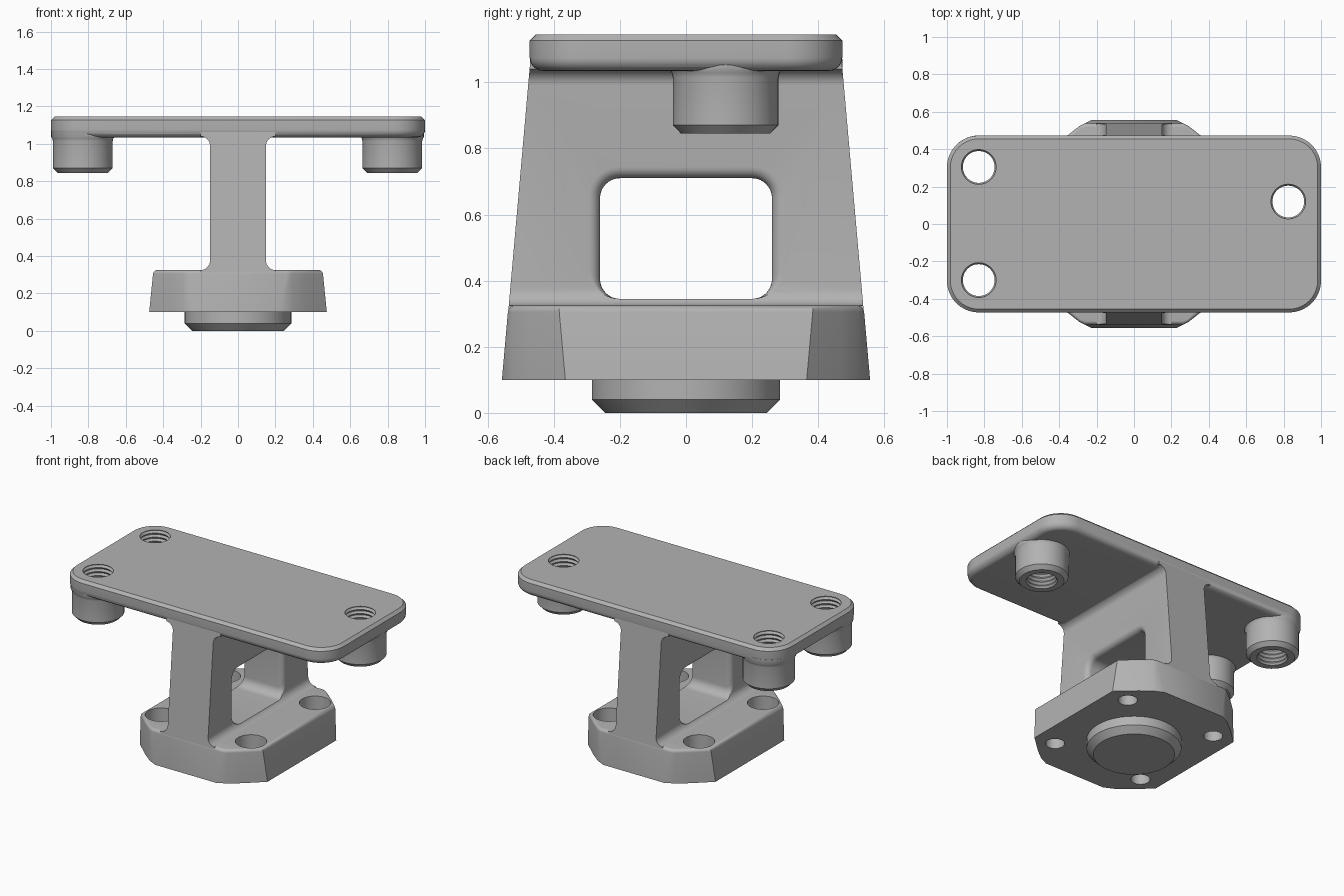
import bpy, bmesh, math

cube = bpy.data.objects.get("Cube")
if cube:
    bpy.data.objects.remove(cube, do_unlink=True)

grey = bpy.data.materials.new("machined_grey")
grey.use_nodes = True
grey.diffuse_color = (0.45, 0.45, 0.45, 1)
grey.node_tree.nodes["Principled BSDF"].inputs["Base Color"].default_value = (0.45, 0.45, 0.45, 1)


def loft(name, rings):
    """Skin a stack of equal-length point rings and cap both ends."""
    bm = bmesh.new()
    loops = [[bm.verts.new(p) for p in ring] for ring in rings]
    n = len(loops[0])
    for a, b in zip(loops, loops[1:]):
        for i in range(n):
            j = (i + 1) % n
            bm.faces.new((a[i], a[j], b[j], b[i]))
    bm.faces.new(loops[0])
    bm.faces.new(loops[-1])
    bmesh.ops.recalc_face_normals(bm, faces=bm.faces)
    mesh = bpy.data.meshes.new(name)
    bm.to_mesh(mesh)
    bm.free()
    mesh.materials.append(grey)
    obj = bpy.data.objects.new(name, mesh)
    bpy.context.collection.objects.link(obj)
    return obj


def lathe(name, profile, cx=0, cy=0, n=48):
    """Turn (radius, height) pairs about a vertical axis."""
    turn = [math.tau * i / n for i in range(n)]
    return loft(name, [[(cx + r * math.cos(t), cy + r * math.sin(t), z) for t in turn]
                       for r, z in profile])


def round_rect(hw, hh, r, steps=10):
    """Outline of a rounded rectangle centred on the origin."""
    pts = []
    for k, (sx, sy) in enumerate([(1, 1), (-1, 1), (-1, -1), (1, -1)]):
        for i in range(steps + 1):
            t = math.pi / 2 * (k + i / steps)
            pts.append((sx * (hw - r) + r * math.cos(t), sy * (hh - r) + r * math.sin(t)))
    return pts


def combine(obj, tool, operation):
    """Apply a boolean and discard the tool."""
    tool.hide_render = True
    mod = obj.modifiers.new("bool", 'BOOLEAN')
    mod.operation, mod.object, mod.solver = operation, tool, 'EXACT'
    bpy.context.view_layer.objects.active = obj
    bpy.ops.object.modifier_apply(modifier=mod.name)
    bpy.data.objects.remove(tool, do_unlink=True)


def quarter(r, steps=6):
    """(distance along, inset) pairs of a rounded edge."""
    return [(r * math.sin(math.pi / 2 * i / steps), r * (1 - math.cos(math.pi / 2 * i / steps)))
            for i in range(steps + 1)]


def end_y(z):
    """Drafted front and back faces shared by base and web."""
    return 0.557 - 0.088 * (z - 0.1)


# Base: drafted sides, upright cut corners, rounded top edge
def base_ring(z, inset):
    x, y = 0.475 - 0.1 * (z - 0.1) - inset, end_y(z) - inset
    m = 0.7 * inset
    corner = [(x, 0.365 + 0.9 * (0.475 - x - inset) - 0.4 * inset), (0.36 - m, 0.47 - m),
              (0.29 - m / 2, 0.525 - m), (0.225 + 2 * (0.557 - y - inset) - 0.4 * inset, y)]
    half = corner + [(-a, b) for a, b in reversed(corner)]
    return [(a, b, z) for a, b in half + [(-a, -b) for a, b in half]]


base = loft("base", [base_ring(0.1, 0)] + [base_ring(0.305 + h, i) for h, i in quarter(0.02)])
for sx in (-1, 1):
    for sy in (-1, 1):
        bore = [(0.058, 0.0), (0.058, 0.2), (0.096, 0.2), (0.096, 0.45)]
        combine(base, lathe("screw_bore", bore, sx * 0.335, sy * 0.34), 'DIFFERENCE')

# Locating spigot under the base
spigot = lathe("spigot", [(0.245, 0), (0.285, 0.04), (0.285, 0.13)], n=64)

# Upright web with fillets into the base and the plate
R = 0.05
arc = [math.pi / 2 * i / 8 for i in range(9)]
side = [(0.2, 0.2)]
side += [(0.2 - R * math.sin(t), 0.325 + R - R * math.cos(t)) for t in arc]
side += [(0.2 - R * math.cos(t), 1.04 - R + R * math.sin(t)) for t in arc]
side += [(0.2, 1.07)]
outline = side + [(-x, z) for x, z in reversed(side)]
web = loft("web", [[(x, s * (end_y(z) - 0.001), z) for x, z in outline] for s in (-1, 1)])


# Window through the web, with softened side and top edges
def window_ring(x, grow):
    low, high = 0.345, 0.71 + grow
    pts = round_rect(0.26 + grow, (high - low) / 2, 0.06 + grow)
    return [(x, y, z + (low + high) / 2) for y, z in pts]


E = 0.035
flare = [(0.15 - E + h, g) for h, g in quarter(E)]
flare.append((0.3, E))
rings = [window_ring(-x, g) for x, g in reversed(flare)] + [window_ring(x, g) for x, g in flare]
combine(web, loft("window_cutter", rings), 'DIFFERENCE')


# Top plate: rounded underside edge and chamfered top edge
def plate_ring(z, inset):
    return [(x, y, z) for x, y in round_rect(1 - inset, 0.473 - inset, 0.17 - inset)]


layers = [(1.075 - h, i) for h, i in reversed(quarter(0.04))] + [(1.127, 0), (1.145, 0.018)]
plate = loft("top_plate", [plate_ring(z, i) for z, i in layers])

# Three threaded bosses hanging below the plate
spots = [(-0.83, 0.305), (-0.83, -0.3), (0.825, 0.12)]
boss = [(0.135, 0.845), (0.16, 0.871), (0.16, 1.015), (0.163, 1.028), (0.1685, 1.037), (0.1685, 1.07)]
thread = [(0.09, 0.8)]
for k in range(12):
    thread += [(0.085, 0.83 + 0.027 * k), (0.095, 0.8435 + 0.027 * k)]
thread += [(0.086, 1.16), (0.086, 1.2)]
for x, y in spots:
    combine(plate, lathe("boss", boss, x, y), 'UNION')
for x, y in spots:
    combine(plate, lathe("thread_cutter", thread, x, y), 'DIFFERENCE')

# Smooth curved faces, keep machined edges crisp
bpy.ops.object.select_all(action='DESELECT')
for obj in (base, spigot, web, plate):
    obj.select_set(True)
bpy.context.view_layer.objects.active = base
bpy.ops.object.shade_smooth_by_angle(angle=math.radians(32))
